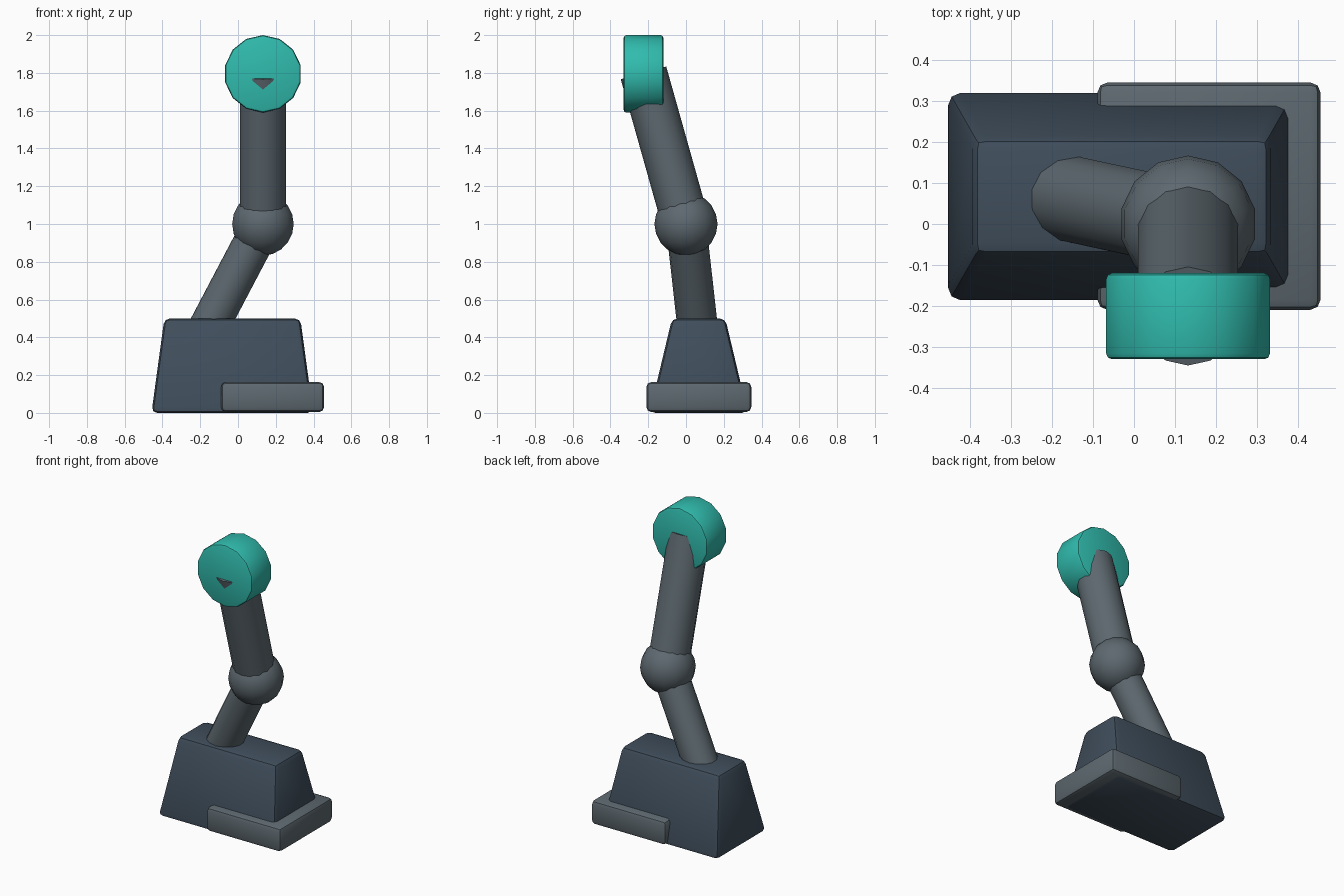
import bpy, bmesh, math
from mathutils import Vector, Matrix

if "Cube" in bpy.data.objects:
    bpy.data.objects.remove(bpy.data.objects["Cube"])

SIDES = 14


def material(name, rgb):
    m = bpy.data.materials.new(name)
    m.diffuse_color = (*rgb, 1)
    m.use_nodes = True
    m.node_tree.nodes["Principled BSDF"].inputs["Base Color"].default_value = m.diffuse_color
    return m


slate = material("dark_slate", (0.05, 0.075, 0.105))
steel = material("steel_grey", (0.11, 0.14, 0.16))
teal = material("teal", (0.03, 0.5, 0.42))


def finish(name, bm, mat, bevel=0.0, segments=2, angle=35):
    bmesh.ops.recalc_face_normals(bm, faces=bm.faces)
    mesh = bpy.data.meshes.new(name)
    bm.to_mesh(mesh)
    bm.free()
    mesh.materials.append(mat)
    ob = bpy.data.objects.new(name, mesh)
    bpy.context.collection.objects.link(ob)
    bpy.ops.object.select_all(action='DESELECT')
    ob.select_set(True)
    bpy.context.view_layer.objects.active = ob
    if bevel:
        mod = ob.modifiers.new("bevel", 'BEVEL')
        mod.width, mod.segments = bevel, segments
        mod.limit_method, mod.angle_limit = 'ANGLE', math.radians(40)
        bpy.ops.object.modifier_apply(modifier=mod.name)
    bpy.ops.object.shade_smooth_by_angle(angle=math.radians(angle))
    return ob


def tapered_box(name, center, bottom, top, z0, z1, mat, bevel):
    """Box with separate (x, y) sizes at the bottom and the top."""
    bm = bmesh.new()
    bmesh.ops.create_cube(bm, size=1)
    for v in bm.verts:
        size, z = (top, z1) if v.co.z > 0 else (bottom, z0)
        v.co = (center[0] + v.co.x * size[0], center[1] + v.co.y * size[1], z)
    return finish(name, bm, mat, bevel)


def rod(name, start, end, radius, mat, bevel=0.0):
    """Cylinder running between two points."""
    a, b = Vector(start), Vector(end)
    turn = Vector((0, 0, 1)).rotation_difference(b - a).to_matrix().to_4x4()
    bm = bmesh.new()
    bmesh.ops.create_cone(bm, cap_ends=True, segments=SIDES, radius1=radius,
                          radius2=radius, depth=(b - a).length,
                          matrix=Matrix.Translation((a + b) / 2) @ turn)
    return finish(name, bm, mat, bevel)


# Tapered base block and the bumper around its right end
tapered_box("base", (-0.03, 0.067), (0.856, 0.52), (0.72, 0.282),
            0, 0.5, slate, 0.03)
tapered_box("base_bumper", (0.183, 0.068), (0.545, 0.555), (0.545, 0.555),
            0.005, 0.163, steel, 0.025)

# Arm: lower rod, elbow ball, upper rod
elbow = (0.132, 0, 1.0)
rod("lower_arm", (-0.21, 0.073, 0.35), elbow, 0.107, steel)
rod("upper_arm", elbow, (0.132, -0.225, 1.8), 0.125, steel)
bm = bmesh.new()
bmesh.ops.create_uvsphere(bm, u_segments=SIDES, v_segments=10, radius=0.167,
                          matrix=Matrix.Translation(elbow))
finish("elbow_joint", bm, steel, angle=60)

# Round head disc facing the front
rod("head", (0.132, -0.12, 1.795), (0.132, -0.33, 1.795), 0.205, teal, 0.014)
